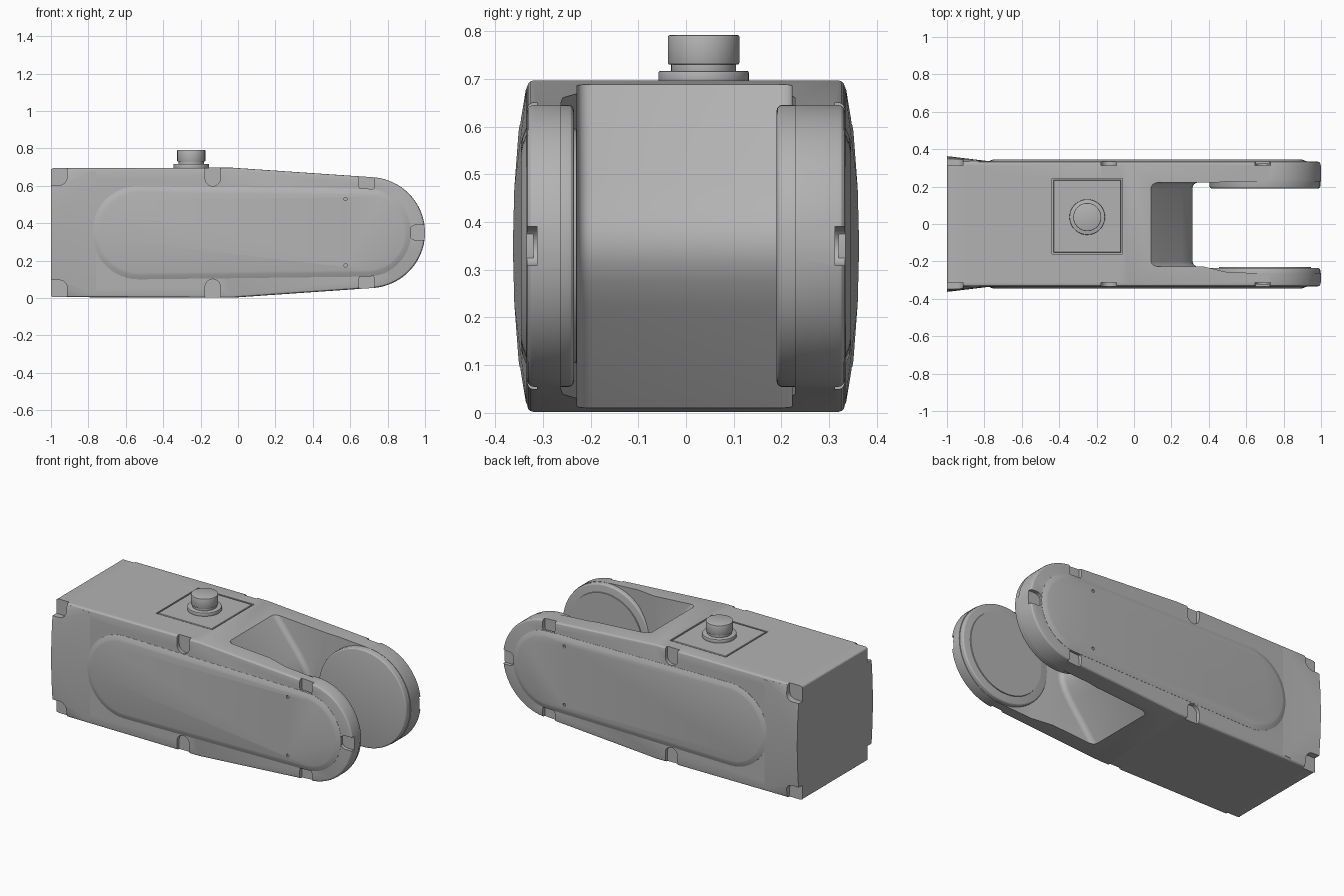
import bpy
import bmesh
from math import sin, cos, pi, radians
from mathutils import Matrix

if "Cube" in bpy.data.objects:
    bpy.data.objects.remove(bpy.data.objects["Cube"], do_unlink=True)

grey = bpy.data.materials.new("light grey metal")
grey.use_nodes = True
grey.diffuse_color = (0.45, 0.45, 0.45, 1)
grey.node_tree.nodes["Principled BSDF"].inputs["Base Color"].default_value = (0.45, 0.45, 0.45, 1)

MID = 0.35        # height of the long axis
TIP = 0.7         # x of the fork pivot


def finish(name, bm):
    bmesh.ops.recalc_face_normals(bm, faces=bm.faces)
    mesh = bpy.data.meshes.new(name)
    bm.to_mesh(mesh)
    bm.free()
    mesh.materials.append(grey)
    obj = bpy.data.objects.new(name, mesh)
    bpy.context.collection.objects.link(obj)
    return obj


def prism(name, outline, low, high, axis="y"):
    """Extrude an outline along y (x, z points) or z (x, y points)."""
    bm = bmesh.new()
    place = (lambda a, b, c: (a, c, b)) if axis == "y" else (lambda a, b, c: (a, b, c))
    ends = [[bm.verts.new(place(a, b, c)) for a, b in outline] for c in (low, high)]
    for ring in ends:
        bm.faces.new(ring)
    n = len(outline)
    for i in range(n):
        j = (i + 1) % n
        bm.faces.new((ends[0][i], ends[0][j], ends[1][j], ends[1][i]))
    return finish(name, bm)


def hull(name, points):
    bm = bmesh.new()
    for p in points:
        bm.verts.new(p)
    bmesh.ops.convex_hull(bm, input=bm.verts)
    loose = [v for v in bm.verts if not v.link_faces]
    bmesh.ops.delete(bm, geom=loose, context="VERTS")
    bmesh.ops.dissolve_limit(bm, angle_limit=radians(0.5), verts=bm.verts, edges=bm.edges)
    return finish(name, bm)


def ring(x, z, r, y, n=48):
    return [(x + r * cos(2 * pi * i / n), y, z + r * sin(2 * pi * i / n)) for i in range(n)]


def apply(obj, kind, **settings):
    mod = obj.modifiers.new(kind, kind)
    for key, value in settings.items():
        setattr(mod, key, value)
    bpy.context.view_layer.objects.active = obj
    bpy.ops.object.modifier_apply(modifier=mod.name)


def bevel(obj, width, segments=3, angle=40):
    apply(obj, "BEVEL", width=width, segments=segments,
          limit_method="ANGLE", angle_limit=radians(angle))


def cut(targets, cutter):
    for obj in targets:
        apply(obj, "BOOLEAN", object=cutter, operation="DIFFERENCE", solver="EXACT")
    bpy.data.objects.remove(cutter, do_unlink=True)


def cylinder(name, x, y, z, r, height, edge=0.004):
    bm = bmesh.new()
    bmesh.ops.create_cone(bm, cap_ends=True, segments=48, radius1=r, radius2=r, depth=height,
                          matrix=Matrix.Translation((x, y, z + height / 2)))
    obj = finish(name, bm)
    bevel(obj, edge, 2)
    return obj


def box_outline(x0, x1, y0, y1):
    return [(x0, y0), (x1, y0), (x1, y1), (x0, y1)]


# Housing: straight rear, tapering to a round nose
arc = [(TIP + 0.3 * cos(a), MID + 0.297 * sin(a))
       for a in (radians(-88 + 176 * i / 40) for i in range(41))]
body = prism("housing", [(-1, 0.695), (-1, 0.005), (-0.03, 0.002)] + arc + [(-0.03, 0.697)],
             -0.333, 0.333)
bevel(body, 0.014, 3, 50)

# Fork opening with a wedge shaped web and filleted inner corners
slope = [(0.06, 0.74), (0.09, 0.69), (0.255, 0.48), (0.29, 0.425), (0.308, 0.385)]
web = slope + [(0.313, MID)] + [(x, 2 * MID - z) for x, z in reversed(slope)]
opening = prism("opening_cutter", web + [(1.2, -0.04), (1.2, 0.74)], -0.228, 0.222)
bm = bmesh.new()
bm.from_mesh(opening.data)
sides = [e for e in bm.edges if abs(e.verts[0].co.y - e.verts[1].co.y) < 0.01
         and max(v.co.x for v in e.verts) < 0.4]
bmesh.ops.bevel(bm, geom=sides, offset=0.03, segments=4, profile=0.5, affect="EDGES")
bm.to_mesh(opening.data)
bm.free()
cut([body], opening)

# Thin the arms around the pivot pads
relief = prism("relief_cutter", [(0.34, -0.22), (0.5, -0.258), (0.65, -0.262), (1.2, -0.262),
                                 (1.2, 0.228), (0.5, 0.228), (0.34, 0.21)], -0.1, 0.8, "z")
cut([body], relief)

# Pivot pads on the inside of each arm
for side, inner, outer in (("left", 0.19, 0.31), ("right", -0.235, -0.31)):
    pad = hull(side + "_pivot_pad", ring(TIP, MID, 0.296, inner, 64) + ring(TIP, MID, 0.296, outer, 64))
    bevel(pad, 0.012, 3)
hull("right_pad_face", ring(TIP, MID, 0.25, -0.25) + ring(TIP, MID, 0.245, -0.23))

# Side covers: raised panel and flared rear end
shells = [body]
for side, s in (("left", 1), ("right", -1)):
    panel = hull(side + "_side_panel", [p for d, y in ((0, 0.32), (0, 0.334), (0.022, 0.343), (0.035, 0.346))
                                        for x, r in ((-0.53, 0.25), (0.69, 0.235))
                                        for p in ring(x, MID, r - d, s * y)])
    section = [(0.31, 0.69), (0.33, 0.692), (0.337, 0.675), (0.351, 0.59), (0.36, 0.47), (0.363, MID)]
    section += [(y, 2 * MID - z) for y, z in section[:-1]]
    flare = hull(side + "_rear_flare", [(-1, s * y, z) for y, z in section]
                 + [(-0.76, s * y, z) for y in (0.31, 0.334) for z in (0.02, 0.68)])
    shells.append(flare)

    # Small pin holes in the panel
    for z in (0.175, 0.53):
        cut([panel], hull("pin_cutter", ring(0.575, z, 0.009, s * 0.337, 12)
                          + ring(0.575, z, 0.009, s * 0.4, 12)))

    # Screw notches: a round seat running out to the edge
    notches = [(TIP + 0.255, MID, [(0.2, 0)])]
    for v in (1, -1):
        notches += [(-0.135, MID + v * 0.29, [(0, v * 0.2)]),
                    (0.688, MID + v * 0.252, [(0, v * 0.2)]),
                    (-0.955, MID + v * 0.295, [(-0.2, 0), (0, v * 0.2), (-0.2, v * 0.2)])]
    for x, z, ways in notches:
        seats = [(x, z)] + [(x + dx, z + dz) for dx, dz in ways]
        cutter = hull("notch_cutter", [p for a, b in seats for y in (0.312, 0.45)
                                       for p in ring(a, b, 0.041, s * y, 24)])
        cut([body] + ([flare] if x < -0.8 else []), cutter)

# Top hatch set in a shallow recess
cut([body], prism("hatch_cutter", box_outline(-0.438, -0.062, -0.16, 0.243), 0.682, 0.8, "z"))
hatch = prism("top_hatch", box_outline(-0.431, -0.069, -0.153, 0.236), 0.675, 0.6965, "z")
bevel(hatch, 0.003, 1)

# Cable connector
cylinder("connector_flange", -0.25, 0.037, 0.69, 0.095, 0.027)
cylinder("connector_neck", -0.25, 0.037, 0.71, 0.068, 0.03, 0.001)
cylinder("connector_cap", -0.25, 0.037, 0.73, 0.075, 0.062)

# Smooth curved surfaces and keep the edges crisp
for obj in bpy.context.scene.objects:
    obj.select_set(obj.type == "MESH")
bpy.ops.object.shade_smooth_by_angle(angle=radians(25))
